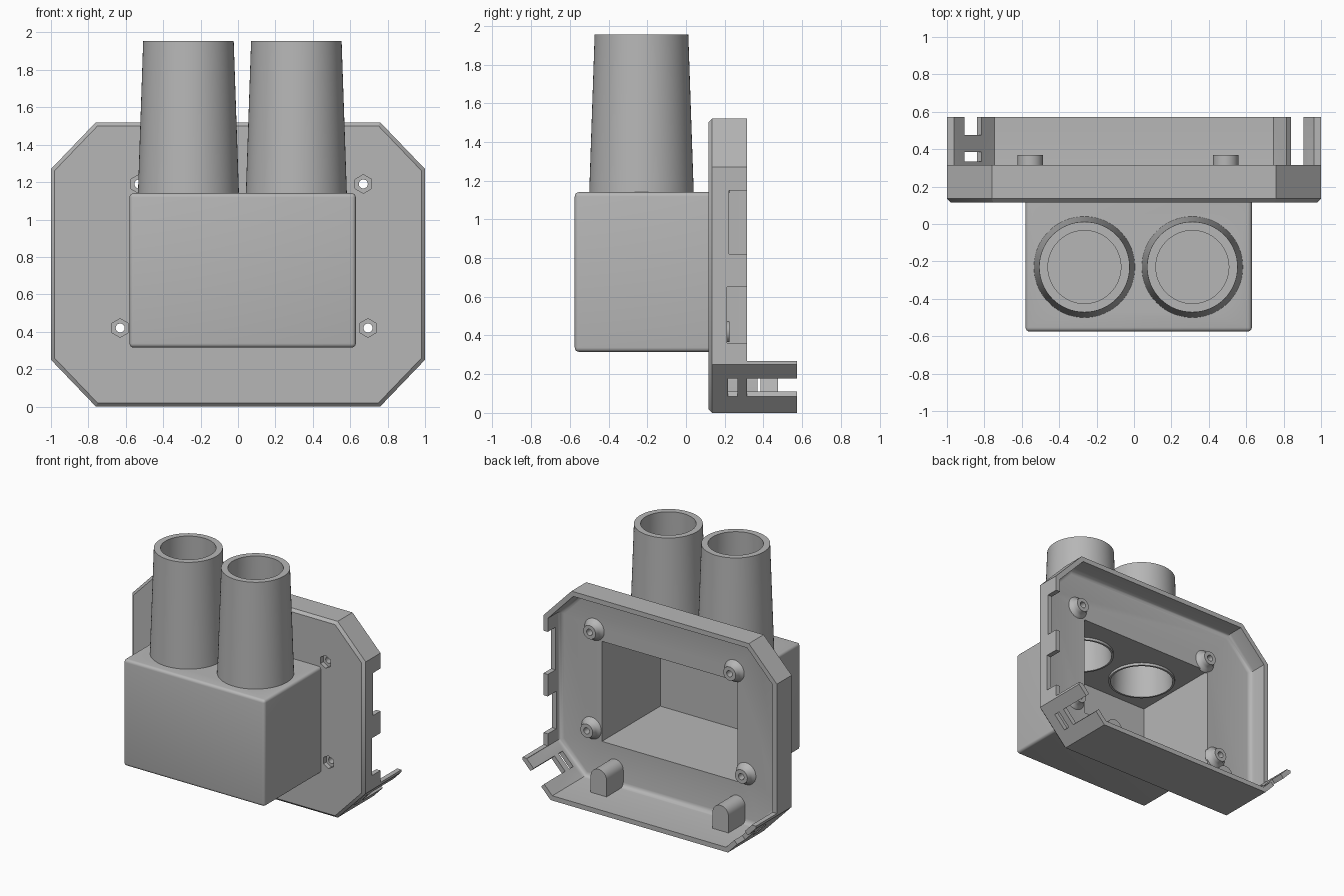
import bpy, bmesh, math
from mathutils import Matrix, Vector

if "Cube" in bpy.data.objects:
    bpy.data.objects.remove(bpy.data.objects["Cube"])

grey = bpy.data.materials.new("plain grey")
grey.use_nodes = True
colour = (0.47, 0.47, 0.47, 1)
grey.diffuse_color = colour
grey.node_tree.nodes["Principled BSDF"].inputs["Base Color"].default_value = colour


def make(name, bm):
    bmesh.ops.recalc_face_normals(bm, faces=bm.faces)
    mesh = bpy.data.meshes.new(name)
    bm.to_mesh(mesh)
    bm.free()
    mesh.materials.append(grey)
    ob = bpy.data.objects.new(name, mesh)
    bpy.context.collection.objects.link(ob)
    return ob


def bevel(bm, width, rule, segments):
    edges = [e for e in bm.edges if rule(e)]
    bmesh.ops.bevel(bm, geom=edges, offset=width, segments=segments,
                    profile=0.5, affect='EDGES')


def prism(name, outline, y0, y1, front_bevel=0, segments=1):
    """Extrude an x-z outline along y, optionally easing its front rim."""
    bm = bmesh.new()
    face = bm.faces.new([bm.verts.new((x, y0, z)) for x, z in outline])
    new = bmesh.ops.extrude_face_region(bm, geom=[face])["geom"]
    for v in new:
        if isinstance(v, bmesh.types.BMVert):
            v.co.y = y1
    if front_bevel:
        bevel(bm, front_bevel,
              lambda e: all(abs(v.co.y - y0) < 1e-5 for v in e.verts), segments)
    return make(name, bm)


def block(name, x0, x1, y0, y1, z0, z1):
    return prism(name, [(x0, z0), (x1, z0), (x1, z1), (x0, z1)], y0, y1)


def lathe(name, profile, centre, along_y=False, steps=48):
    """Revolve a closed (radius, height) ring."""
    bm = bmesh.new()
    rings = []
    for i in range(steps):
        a = math.tau * i / steps
        ring = []
        for r, h in profile:
            p = Vector((r * math.cos(a), r * math.sin(a), h))
            if along_y:
                p = Vector((p.x, p.z, p.y))
            ring.append(bm.verts.new(p + Vector(centre)))
        rings.append(ring)
    n = len(profile)
    for i in range(steps):
        a, b = rings[i], rings[(i + 1) % steps]
        for j in range(n):
            k = (j + 1) % n
            bm.faces.new((a[j], b[j], b[k], a[k]))
    return make(name, bm)


def disc(x, z, r, sides):
    return [(x + r * math.cos(math.tau * i / sides + math.pi / 2),
             z + r * math.sin(math.tau * i / sides + math.pi / 2))
            for i in range(sides)]


def cut(ob, cutters):
    for c in cutters:
        m = ob.modifiers.new("cut", 'BOOLEAN')
        m.operation, m.solver, m.object = 'DIFFERENCE', 'EXACT', c
    dg = bpy.context.evaluated_depsgraph_get()
    mesh = bpy.data.meshes.new_from_object(ob.evaluated_get(dg))
    ob.modifiers.clear()
    ob.data = mesh
    for c in cutters:
        bpy.data.objects.remove(c)


def octagon(t):
    """Body outline moved inward by t on every side."""
    k = t * math.tan(math.pi / 8)
    w, z0, z1, inner, c0, c1 = 1 - t, t, 1.52 - t, 0.76 - k, 0.25 + k, 1.27 - k
    return [(-inner, z0), (inner, z0), (w, c0), (w, c1),
            (inner, z1), (-inner, z1), (-w, c1), (-w, c0)]


def corner_cut(side, y0, y1):
    """Slot cutter lying across a lower slanted wall."""
    x, z, d, n = side * 0.887, 0.13, 0.066, 0.1
    u, v = Vector((side, 1)).normalized(), Vector((side, -1)).normalized()
    c = Vector((x, z))
    pts = [c + u * d * p + v * n * q for p, q in ((-1, -1), (1, -1), (1, 1), (-1, 1))]
    return prism("slot_cutter", [tuple(p) for p in pts], y0, y1)


FRONT, PLATE, RIM, TAIL = 0.115, 0.165, 0.316, 0.573
SCREWS = [(-0.53, 1.19), (0.67, 1.19), (-0.63, 0.42), (0.695, 0.42)]
TOWERS = [-0.265, 0.312]
TY = -0.23

# Shallow octagonal tray with long floor and corner prongs
tray = prism("tray", octagon(0), FRONT, TAIL, 0.02)
cutters = [prism("cavity", octagon(0.037), PLATE, 0.8, 0.035, 4),
           block("rear_trim", -1.2, 1.2, RIM, 0.8, 0.268, 1.7),
           block("box_opening", -0.555, 0.605, 0, 0.3, 0.34, 1.115),
           corner_cut(1, RIM, 0.8), corner_cut(1, 0.218, 0.267),
           corner_cut(-1, 0.335, 0.385), corner_cut(-1, 0.475, 0.8),
           block("notch_high", 0.93, 1.1, 0.222, 0.4, 0.82, 1.15),
           block("notch_low", 0.93, 1.1, 0.212, 0.4, 0.36, 0.65)]
for x, z in SCREWS:
    cutters.append(prism("nut_recess", disc(x, z, 0.05, 6), 0.05, 0.15))
    cutters.append(prism("screw_hole", disc(x, z, 0.024, 24), 0.05, 0.3))
cut(tray, cutters)

# Hollow front box, open to the tray
bm = bmesh.new()
bmesh.ops.create_cube(bm, size=1, matrix=Matrix.Translation((0.025, -0.22, 0.728))
                      @ Matrix.Diagonal((1.21, 0.71, 0.825, 1)))
bevel(bm, 0.022, lambda e: not all(v.co.y > 0 for v in e.verts), 4)
box = make("front_box", bm)
holes = [block("box_cavity", -0.555, 0.605, -0.55, 0.3, 0.34, 1.115)]
for x in TOWERS:
    holes.append(prism("tower_hole", disc(0, 0, 0.235, 48), -0.1, 0.1))
    holes[-1].data.transform(Matrix.Translation((x, TY, 1.13))
                             @ Matrix.Rotation(math.pi / 2, 4, 'X'))
cut(box, holes)

# Tapered tubes
tubes = [lathe(name, [(0.27, 1.139), (0.242, 1.955), (0.195, 1.955),
                      (0.225, 1.095), (0.24, 1.095), (0.24, 1.139)], (x, TY, 0), steps=64)
         for name, x in zip(("right_tube", "left_tube"), TOWERS)]

# Screw bosses with flared feet
bosses = [lathe("screw_boss", [(0.024, 0.15), (0.09, 0.155), (0.083, 0.168), (0.068, 0.178),
                               (0.058, 0.195), (0.053, 0.225), (0.024, 0.225)],
                (x, 0, z), True, 32) for x, z in SCREWS]

# Round-topped pegs on the floor
pegs = []
for name, x in (("right_peg", -0.555), ("left_peg", 0.49)):
    arch = [(x + 0.068 * math.cos(math.pi * i / 16), 0.165 + 0.068 * math.sin(math.pi * i / 16))
            for i in range(17)]
    pegs.append(prism(name, [(x - 0.068, 0.02), (x + 0.068, 0.02)] + arch, 0.15, 0.37))

# Smooth curved surfaces, keep edges crisp
for ob in [tray, box] + tubes + bosses + pegs:
    bpy.ops.object.select_all(action='DESELECT')
    ob.select_set(True)
    bpy.context.view_layer.objects.active = ob
    bpy.ops.object.shade_smooth_by_angle(angle=math.radians(32))
